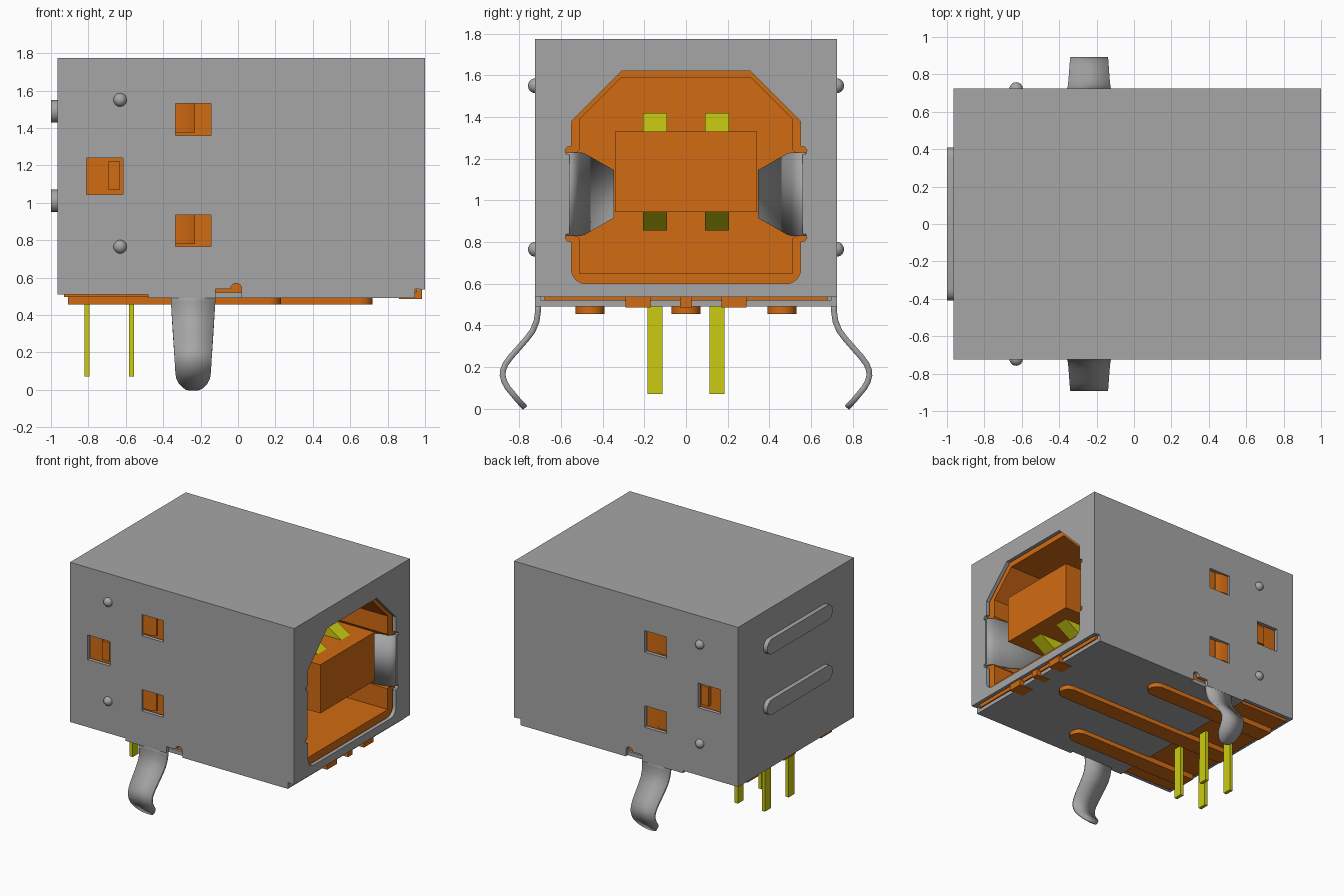
import bpy, bmesh, math
from mathutils import Matrix

cube = bpy.data.objects.get("Cube")
if cube:
    bpy.data.objects.remove(cube, do_unlink=True)


def material(name, rgb):
    m = bpy.data.materials.new(name)
    m.use_nodes = True
    m.diffuse_color = (*rgb, 1)
    m.node_tree.nodes["Principled BSDF"].inputs["Base Color"].default_value = (*rgb, 1)
    return m


GREY = material("grey metal", (0.38, 0.38, 0.38))
ORANGE = material("orange plastic", (0.64, 0.145, 0.006))
YELLOW = material("yellow contact", (0.6, 0.6, 0.006))
made = []


def add(name, bm, mat):
    bmesh.ops.recalc_face_normals(bm, faces=bm.faces)
    me = bpy.data.meshes.new(name)
    bm.to_mesh(me)
    bm.free()
    me.materials.append(mat)
    ob = bpy.data.objects.new(name, me)
    bpy.context.collection.objects.link(ob)
    made.append(ob)
    return ob


def box(name, x0, x1, y0, y1, z0, z1, mat):
    bm = bmesh.new()
    bmesh.ops.create_cube(bm, size=1)
    bmesh.ops.scale(bm, vec=(x1 - x0, y1 - y0, z1 - z0), verts=bm.verts)
    bmesh.ops.translate(bm, vec=((x0 + x1) / 2, (y0 + y1) / 2, (z0 + z1) / 2), verts=bm.verts)
    return add(name, bm, mat)


AXES = {"x": ((0, 1, 0), (0, 0, 1), (1, 0, 0)),
        "y": ((1, 0, 0), (0, 0, 1), (0, -1, 0)),
        "z": ((1, 0, 0), (0, 1, 0), (0, 0, 1))}


def plate(name, axis, outlines, lo, hi, mat):
    """Flat outline (later outlines are holes) extruded along an axis from lo to hi."""
    cu = bpy.data.curves.new(name, "CURVE")
    cu.dimensions, cu.fill_mode, cu.extrude = "2D", "BOTH", (hi - lo) / 2
    for pts in outlines:
        sp = cu.splines.new("POLY")
        sp.points.add(len(pts) - 1)
        for p, (u, v) in zip(sp.points, pts):
            p.co = (u, v, 0, 1)
        sp.use_cyclic_u = True
    tmp = bpy.data.objects.new(name + "_outline", cu)
    bpy.context.collection.objects.link(tmp)
    dg = bpy.context.evaluated_depsgraph_get()
    me = bpy.data.meshes.new_from_object(tmp.evaluated_get(dg))
    bpy.data.objects.remove(tmp, do_unlink=True)
    bpy.data.curves.remove(cu)
    m = Matrix(AXES[axis]).transposed().to_4x4()
    m["xyz".index(axis)][3] = (lo + hi) / 2
    bm = bmesh.new()
    bm.from_mesh(me)
    bpy.data.meshes.remove(me)
    bm.transform(m)
    bmesh.ops.remove_doubles(bm, verts=bm.verts, dist=1e-5)
    return add(name, bm, mat)


def strip(name, rows, thick, mat):
    """Sheet-metal strip lofted through pairs of edge points."""
    bm = bmesh.new()
    vs = [(bm.verts.new(a), bm.verts.new(b)) for a, b in rows]
    for (a, b), (c, d) in zip(vs, vs[1:]):
        bm.faces.new((a, b, d, c))
    ob = add(name, bm, mat)
    mod = ob.modifiers.new("thickness", "SOLIDIFY")
    mod.thickness, mod.offset = thick, 0
    return ob


def rect(u0, u1, v0, v1):
    return [(u0, v0), (u1, v0), (u1, v1), (u0, v1)]


def arc(cu, cv, r, a0, a1, n=8):
    return [(cu + r * math.cos(math.radians(a0 + (a1 - a0) * i / n)),
             cv + r * math.sin(math.radians(a0 + (a1 - a0) * i / n))) for i in range(n + 1)]


def both(half):
    """Mirror a right-hand outline, listed bottom to top, into a closed one."""
    return half + [(-u, v) for u, v in reversed(half)]


# Shell: roof, back, front frame, sides, floor
box("shell_top", -0.965, 1, -0.725, 0.725, 1.745, 1.775, GREY)
box("shell_back", -0.965, -0.935, -0.725, 0.725, 0.51, 1.75, GREY)
opening = both(arc(0.48, 0.67, 0.07, -90, 0, 6)
               + [(0.55, 0.80), (0.57, 0.805), (0.58, 0.82), (0.575, 0.838), (0.56, 0.84),
                  (0.56, 1.22), (0.575, 1.222), (0.58, 1.24), (0.57, 1.255), (0.55, 1.26),
                  (0.55, 1.38), (0.31, 1.62)])
plate("shell_front", "x", [rect(-0.725, 0.725, 0.537, 1.75), opening], 0.97, 1, GREY)
box("shell_floor", -0.48, 0.945, -0.70, 0.70, 0.49, 0.52, GREY)

side = [(-0.965, 0.51), (-0.48, 0.51), (-0.48, 0.49), (-0.12, 0.49), (-0.12, 0.54), (-0.04, 0.54)]
side += arc(-0.01, 0.54, 0.03, 180, 0, 8)[1:]
side += [(0.02, 0.49), (0.945, 0.49), (0.945, 0.54), (1, 0.54), (1, 1.75), (-0.965, 1.75)]
windows = [rect(-0.335, -0.145, 1.36, 1.53), rect(-0.335, -0.145, 0.765, 0.935),
           rect(-0.81, -0.615, 1.045, 1.24)]

# Spring leg path as (y, z)
leg = [(0.71, 0.53), (0.71, 0.47), (0.717, 0.42), (0.735, 0.375), (0.765, 0.335), (0.80, 0.295),
       (0.84, 0.25), (0.866, 0.215), (0.878, 0.185), (0.88, 0.16), (0.872, 0.13), (0.855, 0.10),
       (0.83, 0.07), (0.805, 0.04), (0.785, 0.018), (0.777, 0.01), (0.772, 0.004)]


def leg_half_width(z):
    if z > 0.1:
        return 0.095 + 0.025 * min(1, (z - 0.1) / 0.39)
    return 0.095 * math.sqrt(max(0.001, 1 - ((0.1 - z) / 0.098) ** 2))


# Finger spring path as (x, y, half height), bending into the opening
finger = [(0.985, 0.575, 0.2), (0.982, 0.555, 0.2), (0.972, 0.54, 0.2), (0.95, 0.528, 0.2),
          (0.90, 0.515, 0.2), (0.82, 0.495, 0.195), (0.35, 0.355, 0.115)]

for s, tag in ((-1, "right"), (1, "left")):
    lo, hi = sorted((0.695 * s, 0.725 * s))
    plate("shell_side_" + tag, "y", [side] + windows, lo, hi, GREY)
    strip("spring_leg_" + tag, [((-0.24 - leg_half_width(z), s * y, z),
                                 (-0.24 + leg_half_width(z), s * y, z)) for y, z in leg], 0.028, GREY)
    strip("finger_spring_" + tag, [((x, s * y, 1.03 - h), (x, s * y, 1.03 + h))
                                   for x, y, h in finger], 0.02, GREY)
    # Pressed dimples on the sides
    for z in (0.765, 1.55):
        bm = bmesh.new()
        bmesh.ops.create_uvsphere(bm, u_segments=20, v_segments=12, radius=0.036)
        bmesh.ops.translate(bm, vec=(-0.63, s * 0.722, z), verts=bm.verts)
        add("side_dimple_" + tag, bm, GREY)
    # Latch ramps behind the side windows
    for z0 in (0.78, 1.375):
        ramp = [(-0.36, 0.67 * s), (-0.23, 0.67 * s), (-0.23, 0.69 * s), (-0.275, 0.71 * s), (-0.36, 0.71 * s)]
        plate("latch_ramp_" + tag, "z", [ramp], z0, z0 + 0.17, ORANGE)
    lo, hi = sorted((0.67 * s, 0.708 * s))
    box("latch_block_" + tag, -0.695, -0.63, lo, hi, 1.07, 1.22, ORANGE)

# Raised ribs on the back
for z in (1.01, 1.49):
    pill = arc(0.35, z, 0.06, -90, 90) + arc(-0.35, z, 0.06, 90, 270)
    plate("back_rib", "x", [pill], -1, -0.96, GREY)

# Plastic insert with a socket cavity
cavity = both([(0.51, 0.65), (0.51, 0.815), (0.53, 0.84), (0.62, 0.84), (0.62, 1.22),
               (0.53, 1.22), (0.51, 1.245), (0.51, 1.39), (0.31, 1.59)])
plate("insert_front", "x", [rect(-0.68, 0.68, 0.52, 1.74), cavity], -0.2, 0.955, ORANGE)
box("insert_back", -0.48, -0.2, -0.68, 0.68, 0.52, 1.74, ORANGE)
box("insert_rear", -0.93, -0.48, -0.68, 0.68, 0.497, 1.74, ORANGE)
box("tongue", -0.22, 0.96, -0.34, 0.34, 0.945, 1.33, ORANGE)

# Standoff rails underneath
for y, end in ((-0.46, 0.23), (0, 0.72), (0.46, 0.23)):
    rail = [(-0.91, y + 0.07), (-0.91, y - 0.07)] + arc(end - 0.07, y, 0.07, -90, 90)
    plate("floor_rail", "z", [rail], 0.455, 0.51, ORANGE)

# Small catches under the front edge
for y, w in ((-0.23, 0.06), (0, 0.028), (0.23, 0.06)):
    box("front_catch", 0.86, 0.985, y - w, y + w, 0.486, 0.536, ORANGE)

# Contacts on the tongue, and solder pins
for y in (-0.148, 0.148):
    for flip in (False, True):
        prof = [(-0.21, 1.325), (0.85, 1.325), (0.70, 1.42), (-0.21, 1.42)]
        if flip:
            prof = [(x, 2.275 - z) for x, z in prof]
        plate("contact", "y", [prof], y - 0.058, y + 0.058, YELLOW)
    for x in (-0.808, -0.57):
        box("solder_pin", x - 0.014, x + 0.014, y - 0.036, y + 0.036, 0.07, 0.52, YELLOW)

# Smooth curved sheet metal, keep edges sharp
bpy.ops.object.select_all(action="DESELECT")
for ob in made:
    ob.select_set(True)
bpy.context.view_layer.objects.active = made[0]
bpy.ops.object.shade_smooth_by_angle(angle=math.radians(30))
